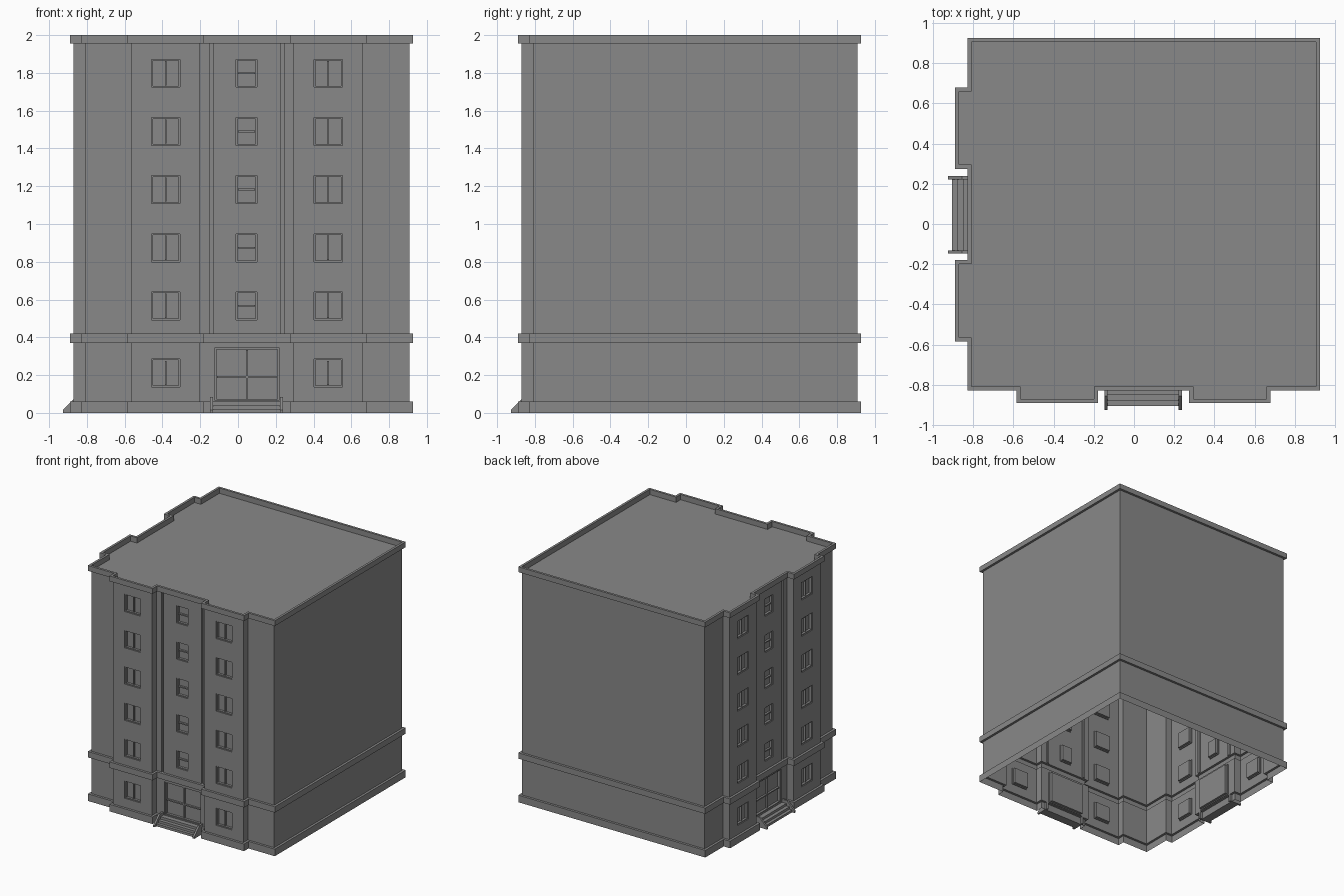
import bpy, bmesh
from mathutils import Vector

if "Cube" in bpy.data.objects:
    bpy.data.objects.remove(bpy.data.objects["Cube"], do_unlink=True)

grey = bpy.data.materials.new("concrete_grey")
grey.use_nodes = True
COLOUR = (0.25, 0.25, 0.25, 1)
grey.diffuse_color = COLOUR
grey.node_tree.nodes["Principled BSDF"].inputs["Base Color"].default_value = COLOUR

WALL, BAY, FAR = -0.81, -0.87, 0.907
CENTRE = 0.0475
BAY_WINDOWS = (CENTRE - 0.43, CENTRE + 0.43)
FLOORS = (0.212, 0.567, 0.874, 1.182, 1.49, 1.798)


def finish(name, bm):
    mesh = bpy.data.meshes.new(name)
    bm.to_mesh(mesh)
    bm.free()
    mesh.materials.append(grey)
    obj = bpy.data.objects.new(name, mesh)
    bpy.context.collection.objects.link(obj)
    return obj


def point(side, u, d, z):
    """u runs along a facade, d is its depth; side 0 is front, side 1 is right-hand entrance."""
    return Vector((u, d, z) if side == 0 else (d, u, z))


def prism(bm, side, profile, u0, u1):
    """Extrude a depth/height profile along the facade."""
    a = [bm.verts.new(point(side, u0, d, z)) for d, z in profile]
    b = [bm.verts.new(point(side, u1, d, z)) for d, z in profile]
    faces = [bm.faces.new(a), bm.faces.new(b[::-1])]
    for i in range(len(a)):
        j = (i + 1) % len(a)
        faces.append(bm.faces.new((a[j], a[i], b[i], b[j])))
    bmesh.ops.recalc_face_normals(bm, faces=faces)


def box(bm, side, u0, u1, d0, d1, z0, z1):
    prism(bm, side, [(d0, z0), (d1, z0), (d1, z1), (d0, z1)], u0, u1)


def find_face(bm, side, u, d, z):
    """Upright facade face that contains the given spot."""
    ua, da = (0, 1) if side == 0 else (1, 0)
    for f in bm.faces:
        co = [v.co for v in f.verts]
        if (all(abs(c[da] - d) < 1e-4 for c in co)
                and min(c[ua] for c in co) < u < max(c[ua] for c in co)
                and min(c.z for c in co) < z < max(c.z for c in co)):
            return f


def push(bm, face, side, depth):
    new = bmesh.ops.extrude_discrete_faces(bm, faces=[face])["faces"][0]
    bmesh.ops.translate(bm, verts=new.verts[:], vec=point(side, 0, depth, 0))
    return new


def recess(bm, side, d, u0, u1, z0, z1, depth, rim=0):
    """Cut a rectangle into a wall and push it in, optionally with a stepped rim."""
    mid = ((u0 + u1) / 2, d, (z0 + z1) / 2)
    along, up = point(side, 1, 0, 0), Vector((0, 0, 1))
    for co, no in ((point(side, u0, d, 0), along), (point(side, u1, d, 0), along),
                   (up * z0, up), (up * z1, up)):
        f = find_face(bm, side, *mid)
        bmesh.ops.bisect_plane(bm, geom=[f] + f.edges[:] + f.verts[:], dist=1e-5,
                               plane_co=co, plane_no=no)
    f = find_face(bm, side, *mid)
    if rim:
        f = push(bm, f, side, 0.008)
        bmesh.ops.inset_individual(bm, faces=[f], thickness=rim)
    push(bm, f, side, depth)


# Plan outline: two projecting bays on each of the two decorated sides
bays = [(-0.565, WALL), (-0.565, BAY), (-0.2, BAY), (-0.2, WALL),
        (0.295, WALL), (0.295, BAY), (0.66, BAY), (0.66, WALL)]
outline = ([(WALL, WALL)] + bays + [(FAR, WALL), (FAR, FAR), (WALL, FAR)]
           + [(y, x) for x, y in reversed(bays)])
outline = [Vector(p) for p in outline]


def ring(bm, offset, z):
    verts = []
    for i, p in enumerate(outline):
        a = (p - outline[i - 1]).normalized()
        b = (outline[(i + 1) % len(outline)] - p).normalized()
        shift = Vector((a.y + b.y, -a.x - b.x)) * offset
        verts.append(bm.verts.new((p.x + shift.x, p.y + shift.y, z)))
    return verts


# Walls with plinth, string course, cornice and parapet, open underneath
shell = bmesh.new()
OUT = 0.02
profile = [(OUT, 0), (OUT, 0.06), (0, 0.06), (0, 0.37), (OUT, 0.37), (OUT, 0.42),
           (0, 0.42), (0, 1.955), (OUT, 1.955), (OUT, 2), (0, 2), (0, 1.955)]
rings = [ring(shell, o, z) for o, z in profile]
for low, high in zip(rings, rings[1:]):
    for i in range(len(low)):
        j = (i + 1) % len(low)
        shell.faces.new((low[i], low[j], high[j], high[i]))
shell.faces.new(rings[-1])

bars = bmesh.new()
steps = bmesh.new()
for side in (0, 1):
    # Vertical grooves beside the stair column
    for u in (-0.15, 0.225):
        recess(shell, side, WALL, u, u + 0.018, 0.42, 1.955, 0.015)

    # Bay windows with an upright bar
    for z in FLOORS:
        for u in BAY_WINDOWS:
            recess(shell, side, BAY, u - 0.075, u + 0.075, z - 0.074, z + 0.074, 0.02, 0.01)
            box(bars, side, u - 0.005, u + 0.005, BAY + 0.012, BAY + 0.028, z - 0.064, z + 0.064)

    # Stair windows with a cross bar
    for z in FLOORS[1:]:
        u = CENTRE - 0.003
        recess(shell, side, WALL, u - 0.055, u + 0.055, z - 0.074, z + 0.074, 0.02, 0.01)
        box(bars, side, u - 0.045, u + 0.045, WALL + 0.012, WALL + 0.028, z - 0.005, z + 0.005)

    # Entrance doors
    recess(shell, side, WALL, -0.122, 0.217, 0.065, 0.345, 0.02, 0.012)
    box(bars, side, -0.11, 0.205, WALL + 0.012, WALL + 0.028, 0.185, 0.195)
    box(bars, side, CENTRE - 0.005, CENTRE + 0.005, WALL + 0.014, WALL + 0.028, 0.077, 0.333)

    # Entrance steps and sloping cheek walls
    prism(steps, side, [(-0.905, 0), (-0.905, 0.02), (-0.88, 0.02), (-0.88, 0.04),
                        (-0.85, 0.04), (-0.85, 0.06), (-0.83, 0.06), (-0.83, 0)], -0.132, 0.222)
    for u in (-0.148, 0.222):
        prism(steps, side, [(-0.927, 0), (-0.927, 0.015), (-0.857, 0.085),
                            (WALL, 0.085), (WALL, 0)], u, u + 0.016)

finish("building_shell", shell)
finish("window_and_door_bars", bars)
finish("entrance_steps", steps)
